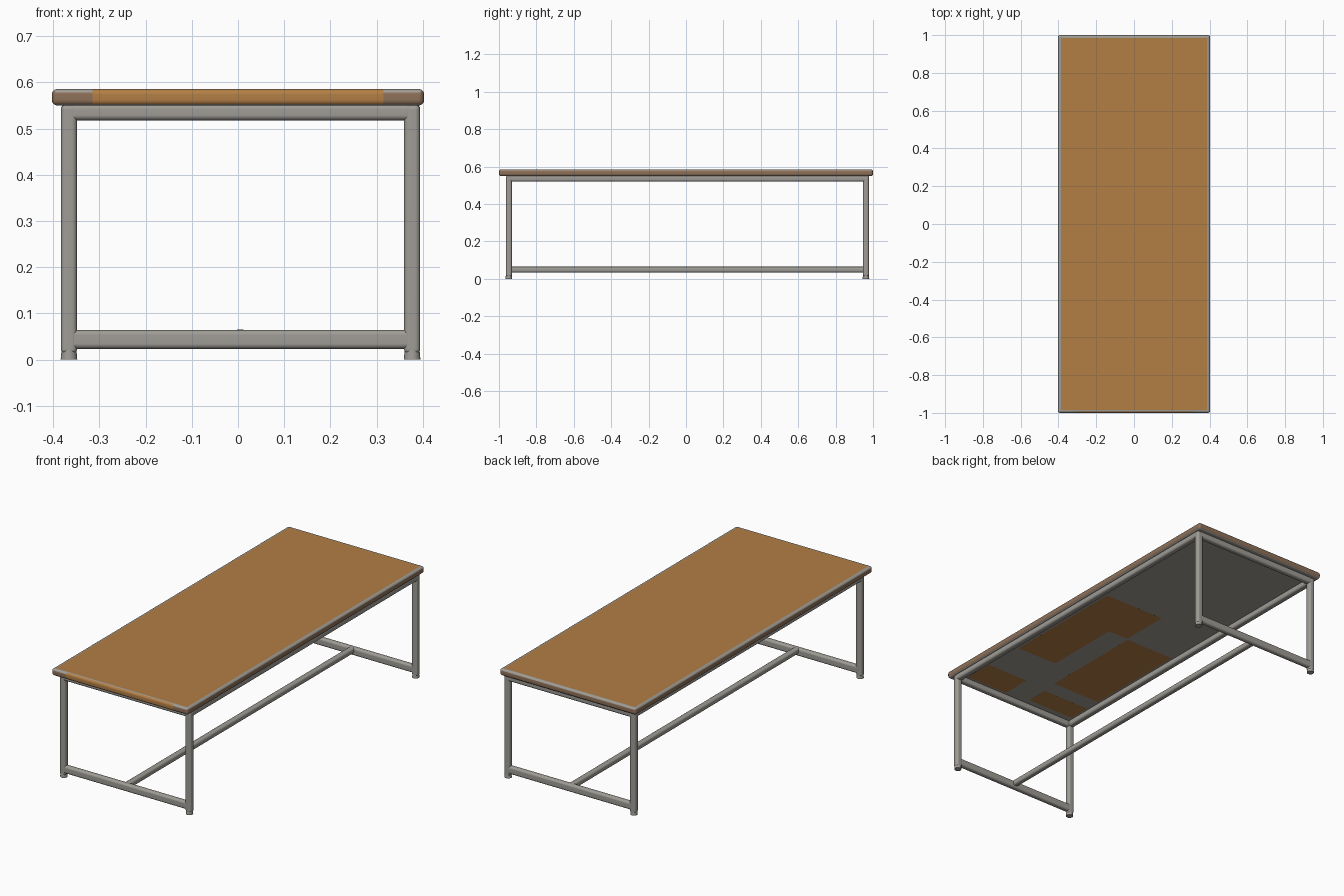
import bpy, bmesh, math
from mathutils import Vector

if "Cube" in bpy.data.objects:
    bpy.data.objects.remove(bpy.data.objects["Cube"])


def material(name, rgb):
    m = bpy.data.materials.new(name)
    m.diffuse_color = (*rgb, 1)
    m.use_nodes = True
    m.node_tree.nodes["Principled BSDF"].inputs["Base Color"].default_value = m.diffuse_color
    return m


wood = material("warm wood", (0.45, 0.21, 0.06))
edge_wood = material("weathered edge wood", (0.27, 0.165, 0.10))
metal = material("grey metal", (0.35, 0.335, 0.305))


def finish(bm, name, mats):
    me = bpy.data.meshes.new(name)
    bm.normal_update()
    bm.to_mesh(me)
    bm.free()
    ob = bpy.data.objects.new(name, me)
    bpy.context.collection.objects.link(ob)
    for m in mats:
        me.materials.append(m)
    me.shade_smooth()
    ob.modifiers.new("clean shading", 'WEIGHTED_NORMAL').keep_sharp = True
    return ob


def rounded_box(lo, hi, radius, segments=4):
    """Box between two corners with all edges rounded."""
    lo, hi = Vector(lo), Vector(hi)
    bm = bmesh.new()
    bmesh.ops.create_cube(bm, size=1)
    for v in bm.verts:
        v.co = (lo + hi) / 2 + v.co * (hi - lo)
    if radius:
        bmesh.ops.bevel(bm, geom=bm.edges[:], offset=radius, segments=segments,
                        profile=0.5, affect='EDGES')
    return bm


def bar(name, lo, hi, radius=0.011):
    return finish(rounded_box(lo, hi, radius), name, [metal])


# Tabletop: wooden board with a narrow grey rim around the top face
bm = rounded_box((-0.403, -1, 0.55), (0.403, 1, 0.586), 0.012)
bm.normal_update()
top = max(bm.faces, key=lambda f: f.calc_center_median().z * f.calc_area())
bmesh.ops.inset_region(bm, faces=[top], thickness=0.005)
for x in (-0.315, 0.315):
    bmesh.ops.bisect_plane(bm, geom=bm.verts[:] + bm.edges[:] + bm.faces[:],
                           plane_co=(x, 0, 0), plane_no=(1, 0, 0))
bm.normal_update()
for f in bm.faces:
    c, n = f.calc_center_median(), f.normal
    if n.z > 0.95 and abs(c.x) < 0.38 and abs(c.y) < 0.9:
        f.material_index = 0
    elif n.z < -0.8:
        f.material_index = 2
    elif n.y < -0.2 and abs(c.x) < 0.315:
        f.material_index = 0          # front edge
    elif n.z > 0.5:
        f.material_index = 2          # rim
    else:
        f.material_index = 1          # remaining edges
# the strips beside the two cuts are still top face
for f in bm.faces:
    if f.normal.z > 0.99 and f.calc_area() > 0.05:
        f.material_index = 0
finish(bm, "tabletop", [wood, edge_wood, metal])

# Bare wood patches on the underside: x range, y range
patches = [(0.08, 0.32, -0.53, 0.17), (-0.04, 0.08, -0.10, 0.17),
           (-0.34, -0.05, -0.69, -0.11), (-0.34, -0.06, -0.90, -0.78),
           (0.08, 0.33, -0.92, -0.76)]
for i, (x0, x1, y0, y1) in enumerate(patches):
    finish(rounded_box((x0, y0, 0.548), (x1, y1, 0.5505), 0),
           f"underside_patch_{i + 1}", [wood])

# Frame centre lines and bar half widths
XS = {"left": -0.366, "right": 0.377}
YS = {"front": -0.947, "back": 0.962}
H, W = 0.0175, 0.016

for end, y in YS.items():
    for side, x in XS.items():
        bar(f"{end}_{side}_leg", (x - H, y - W, 0.012), (x + H, y + W, 0.552))
        # round foot under each leg
        fm = bmesh.new()
        bmesh.ops.create_cone(fm, cap_ends=True, segments=24, radius1=0.018,
                              radius2=0.016, depth=0.022)
        bmesh.ops.translate(fm, verts=fm.verts, vec=(x, y, 0.011))
        foot = finish(fm, f"{end}_{side}_foot", [metal])
        foot.data.set_sharp_from_angle(angle=math.radians(40))
    # crossbars of the end frames
    bar(f"{end}_top_rail", (XS["left"], y - W, 0.518), (XS["right"], y + W, 0.553))
    bar(f"{end}_lower_rail", (XS["left"], y - W + 0.001, 0.023),
        (XS["right"], y + W - 0.001, 0.064))

# Long rails under the top and the central floor stretcher
for side, x in XS.items():
    bar(f"{side}_long_rail", (x - H, YS["front"], 0.52), (x + H, YS["back"], 0.553))
bar("centre_stretcher", (-0.011, YS["front"], 0.034), (0.021, YS["back"], 0.065))
